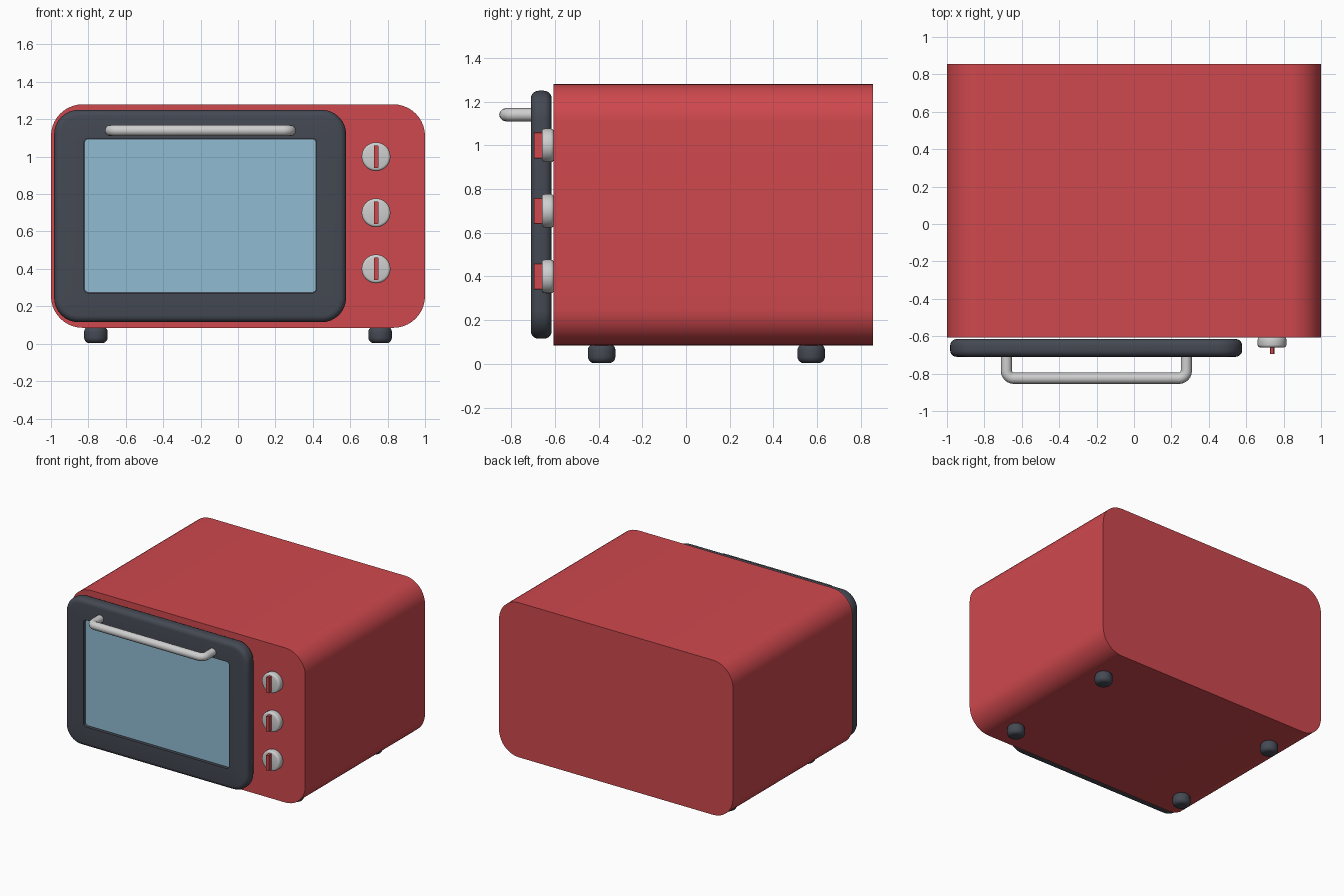
import bpy, bmesh, math
from mathutils import Vector

if "Cube" in bpy.data.objects:
    bpy.data.objects.remove(bpy.data.objects["Cube"])


def material(name, color):
    m = bpy.data.materials.new(name)
    m.diffuse_color = (*color, 1)
    m.use_nodes = True
    m.node_tree.nodes["Principled BSDF"].inputs["Base Color"].default_value = m.diffuse_color
    return m


RED = material("red enamel", (0.62, 0.065, 0.075))
DARK = material("charcoal", (0.058, 0.066, 0.085))
GLASS = material("blue glass", (0.28, 0.50, 0.65))
STEEL = material("light steel", (0.62, 0.62, 0.62))


def ring(x0, x1, z0, z1, r, y, seg):
    """Rounded rectangle in the XZ plane at depth y."""
    pts = []
    corners = ((x1 - r, z1 - r), (x0 + r, z1 - r), (x0 + r, z0 + r), (x1 - r, z0 + r))
    for q, (cx, cz) in enumerate(corners):
        for i in range(seg + 1):
            a = math.pi / 2 * (q + i / seg)
            pts.append(Vector((cx + r * math.cos(a), y, cz + r * math.sin(a))))
    return pts


def loft(name, rings, mat, cap_end=True, angle=35):
    """Skin a stack of equal-sized rings and cap the ends."""
    bm = bmesh.new()
    loops = [[bm.verts.new(p) for p in r] for r in rings]
    n = len(loops[0])
    for a, b in zip(loops, loops[1:]):
        for i in range(n):
            j = (i + 1) % n
            bm.faces.new((a[i], a[j], b[j], b[i]))
    bm.faces.new(loops[0])
    if cap_end:
        bm.faces.new(loops[-1])
    bmesh.ops.remove_doubles(bm, verts=bm.verts, dist=1e-5)
    bmesh.ops.recalc_face_normals(bm, faces=bm.faces)
    mesh = bpy.data.meshes.new(name)
    bm.to_mesh(mesh)
    bm.free()
    mesh.materials.append(mat)
    ob = bpy.data.objects.new(name, mesh)
    bpy.context.collection.objects.link(ob)
    bpy.ops.object.select_all(action='DESELECT')
    bpy.context.view_layer.objects.active = ob
    ob.select_set(True)
    bpy.ops.object.shade_smooth_by_angle(angle=math.radians(angle))
    return ob


def disc(r, y, cx=0, cz=0):
    return ring(cx - r, cx + r, cz - r, cz + r, r, y, 8)


def rounded_steps(bevel, start, end, seg=5):
    """(inset, depth) pairs for a slab with both edges rounded."""
    s = 1 if end > start else -1
    steps = []
    for i in range(seg + 1):
        a = math.pi / 2 * i / seg
        steps.append((bevel * (1 - math.sin(a)), start + s * bevel * (1 - math.cos(a))))
    return steps + [(d, start + end - y) for d, y in reversed(steps)]


# Body shell: rounded profile with crisp front and back edges
loft("body", [ring(-1, 1, 0.085, 1.28, 0.17, y, 10) for y in (-0.607, 0.855)], RED)

# Door frame: soft outer edge, then the window recess
door = [ring(-0.983 + d, 0.578 - d, 0.115 + d, 1.25 - d, 0.13 - d, y, 8)
        for d, y in rounded_steps(0.035, -0.615, -0.71)]
door += [ring(-0.823, 0.42, 0.272, 1.097, 0.022, y, 8) for y in (-0.71, -0.685)]
loft("door_frame", door, DARK)

# Window pane
loft("window", [ring(-0.818, 0.415, 0.277, 1.092, 0.018, y, 8)
                for y in (-0.684, -0.692)], GLASS)


# Door handle: tube along a path with rounded corners
def corner(cx, cy, r, a0, a1, seg=6):
    return [(cx + r * math.cos(math.radians(a0 + (a1 - a0) * i / seg)),
             cy + r * math.sin(math.radians(a0 + (a1 - a0) * i / seg)))
            for i in range(seg + 1)]


path = ([(-0.682, -0.70)] + corner(-0.642, -0.785, 0.04, 180, 270)
        + corner(0.24, -0.785, 0.04, 270, 360) + [(0.28, -0.70)])
curve = bpy.data.curves.new("handle", 'CURVE')
curve.dimensions = '3D'
curve.bevel_depth = 0.03
curve.bevel_resolution = 4
curve.use_fill_caps = True
spline = curve.splines.new('POLY')
spline.points.add(len(path) - 1)
for p, (x, y) in zip(spline.points, path):
    p.co = (x, y, 1.14, 1)
spline.use_smooth = True
curve.materials.append(STEEL)
bpy.context.collection.objects.link(bpy.data.objects.new("handle", curve))

# Control knobs with pointer bars
for i, z in enumerate((0.4, 0.7, 1.0)):
    loft(f"knob_{i + 1}", [disc(0.077 - d, y, 0.738, z)
                           for d, y in rounded_steps(0.014, -0.605, -0.66, 3)], STEEL)
    loft(f"knob_pointer_{i + 1}", [ring(0.726, 0.75, z - 0.06, z + 0.06, 0.003, y, 1)
                                   for y in (-0.655, -0.695)], RED)

# Four rounded feet, lofted along y then stood upright
for side, x in (("left", -0.76), ("right", 0.76)):
    for end, y in (("front", -0.386), ("back", 0.573)):
        foot = loft(f"{side}_{end}_foot", [disc(0.063 - d, h)
                    for d, h in rounded_steps(0.03, 0.003, 0.092)], DARK)
        foot.rotation_euler.x = math.pi / 2
        foot.location = (x, y, 0)
